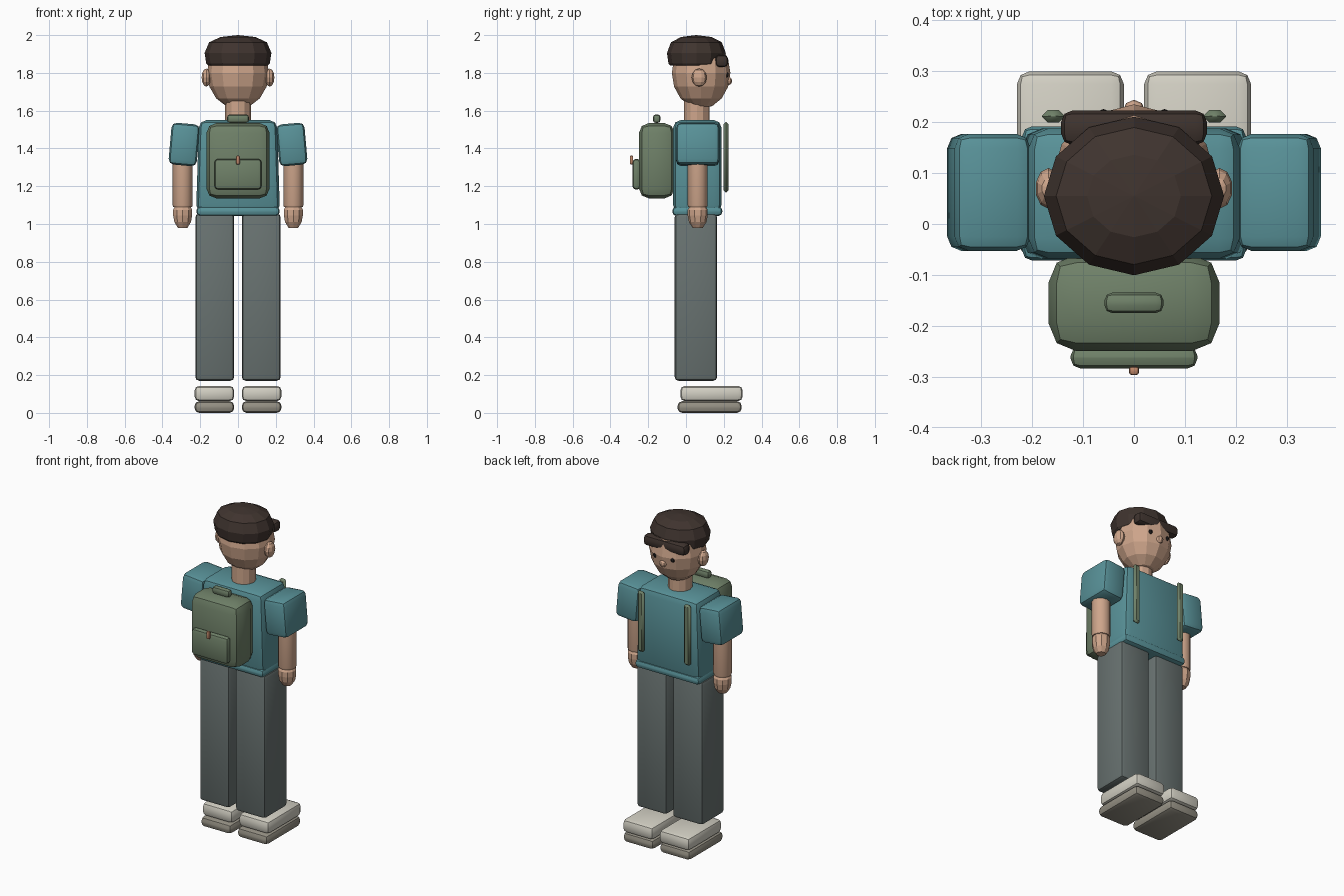
import bpy, bmesh, math
from mathutils import Matrix, Vector

cube = bpy.data.objects.get("Cube")
if cube:
    bpy.data.objects.remove(cube, do_unlink=True)


def material(name, r, g, b):
    m = bpy.data.materials.new(name)
    m.use_nodes = True
    m.diffuse_color = (r, g, b, 1)
    m.node_tree.nodes["Principled BSDF"].inputs["Base Color"].default_value = (r, g, b, 1)
    return m


teal = material("teal cloth", .10, .29, .32)
skin = material("skin", .62, .38, .26)
brown = material("dark brown hair", .050, .034, .028)
grey = material("grey trousers", .14, .17, .165)
green = material("green canvas", .16, .22, .14)
cream = material("cream shoe", .65, .63, .55)
stone = material("stone sole", .30, .28, .23)
copper = material("copper pull", .52, .24, .14)
black = material("eye black", .015, .012, .012)


def finish(name, bm, mat, smooth=None):
    """Turn a bmesh into an object, flat or smoothed below an angle."""
    bmesh.ops.recalc_face_normals(bm, faces=bm.faces)
    mesh = bpy.data.meshes.new(name)
    bm.to_mesh(mesh)
    bm.free()
    mesh.materials.append(mat)
    ob = bpy.data.objects.new(name, mesh)
    bpy.context.collection.objects.link(ob)
    if smooth:
        bpy.ops.object.select_all(action='DESELECT')
        ob.select_set(True)
        bpy.context.view_layer.objects.active = ob
        bpy.ops.object.shade_smooth_by_angle(angle=math.radians(smooth))
    return ob


def box(name, mat, x, y, z, bevel=.02, segments=2, taper=1, tilt=0):
    """Bevelled box given its (min, max) on each axis; taper narrows the top."""
    lo, hi = Vector((x[0], y[0], z[0])), Vector((x[1], y[1], z[1]))
    bm = bmesh.new()
    bmesh.ops.create_cube(bm, size=1)
    for v in bm.verts:
        if v.co.z > 0:
            v.co.x *= taper
        v.co = v.co * (hi - lo)
    bmesh.ops.bevel(bm, geom=bm.edges[:], offset=bevel, segments=segments,
                    profile=.5, affect='EDGES', clamp_overlap=True)
    bm.transform(Matrix.Translation((lo + hi) / 2) @ Matrix.Rotation(math.radians(tilt), 4, 'Y'))
    return finish(name, bm, mat, 40)


def lathe(name, mat, profile, centre, depth=1, sides=12, smooth=None):
    """Faceted solid of revolution from (radius, height); depth scales y."""
    bm = bmesh.new()
    rings = []
    for r, z in profile:
        rings.append([bm.verts.new((centre[0] + r * math.sin(a), centre[1] + depth * r * math.cos(a), z))
                      for a in (math.tau * i / sides for i in range(sides))])
    for a, b in zip(rings, rings[1:]):
        for i in range(sides):
            j = (i + 1) % sides
            bm.faces.new((a[i], a[j], b[j], b[i]))
    bm.faces.new(rings[0])
    bm.faces.new(rings[-1])
    return finish(name, bm, mat, smooth)


def ball(name, mat, centre, radii, sides=10, rings=6):
    bm = bmesh.new()
    bmesh.ops.create_uvsphere(bm, u_segments=sides, v_segments=rings, radius=1)
    bm.transform(Matrix.Translation(centre) @ Matrix.Diagonal((*radii, 1)))
    return finish(name, bm, mat)


# Paired parts
for side, s in (("left", 1), ("right", -1)):
    def span(a, b):
        return sorted((s * a, s * b))

    box(side + "_sole", stone, span(.02, .23), (-.045, .295), (0, .062), .025)
    box(side + "_shoe", cream, span(.02, .23), (-.03, .3), (.062, .143), .025)
    box(side + "_trouser_leg", grey, span(.02, .226), (-.06, .165), (.17, 1.055), .02)
    box(side + "_sleeve", teal, span(.21, .36), (-.053, .177), (1.31, 1.532), .028, tilt=-5 * s)
    lathe(side + "_forearm", skin, [(.05, 1.09), (.053, 1.1), (.053, 1.36)], (.293 * s, .062), smooth=40)
    lathe(side + "_hand", skin, [(.027, .98), (.046, 1.01), (.053, 1.045), (.053, 1.075), (.042, 1.095)],
          (.293 * s, .062), sides=10)
    ball(side + "_ear", skin, (.168 * s, .07, 1.775), (.026, .04, .048))
    ball(side + "_eye", black, (.06 * s, .212, 1.79), (.014, .014, .016), 8, 6)
    box(side + "_strap", green, span(.136, .181), (.199, .224), (1.165, 1.54), .012, 1)

# Shirt
box("shirt_body", teal, (-.222, .222), (-.068, .188), (1.06, 1.55), .04, taper=.93)
box("shirt_hem", teal, (-.22, .22), (-.072, .192), (1.043, 1.092), .02)

# Head and neck
lathe("neck", skin, [(.068, 1.52), (.068, 1.67)], (0, .057), sides=12)
ball("head", skin, (0, .08, 1.8), (.164, .155, .19), 12, 8)
ball("nose", skin, (0, .222, 1.757), (.022, .022, .022), 8, 6)
lathe("hair_cap", brown, [(.158, 1.838), (.168, 1.85), (.177, 1.905), (.153, 1.962), (.092, 1.99), (.001, 2.0)],
      (0, .055), depth=.88)
box("hair_fringe", brown, (-.143, .143), (.155, .223), (1.83, 1.896), .022)

# Backpack
box("backpack", green, (-.168, .168), (-.25, -.06), (1.135, 1.535), .055, 2)
box("backpack_pocket", green, (-.125, .125), (-.284, -.24), (1.182, 1.345), .02)
box("backpack_handle", green, (-.058, .058), (-.175, -.135), (1.535, 1.58), .015)
box("zip_pull", copper, (-.01, .01), (-.297, -.28), (1.315, 1.362), .006)
